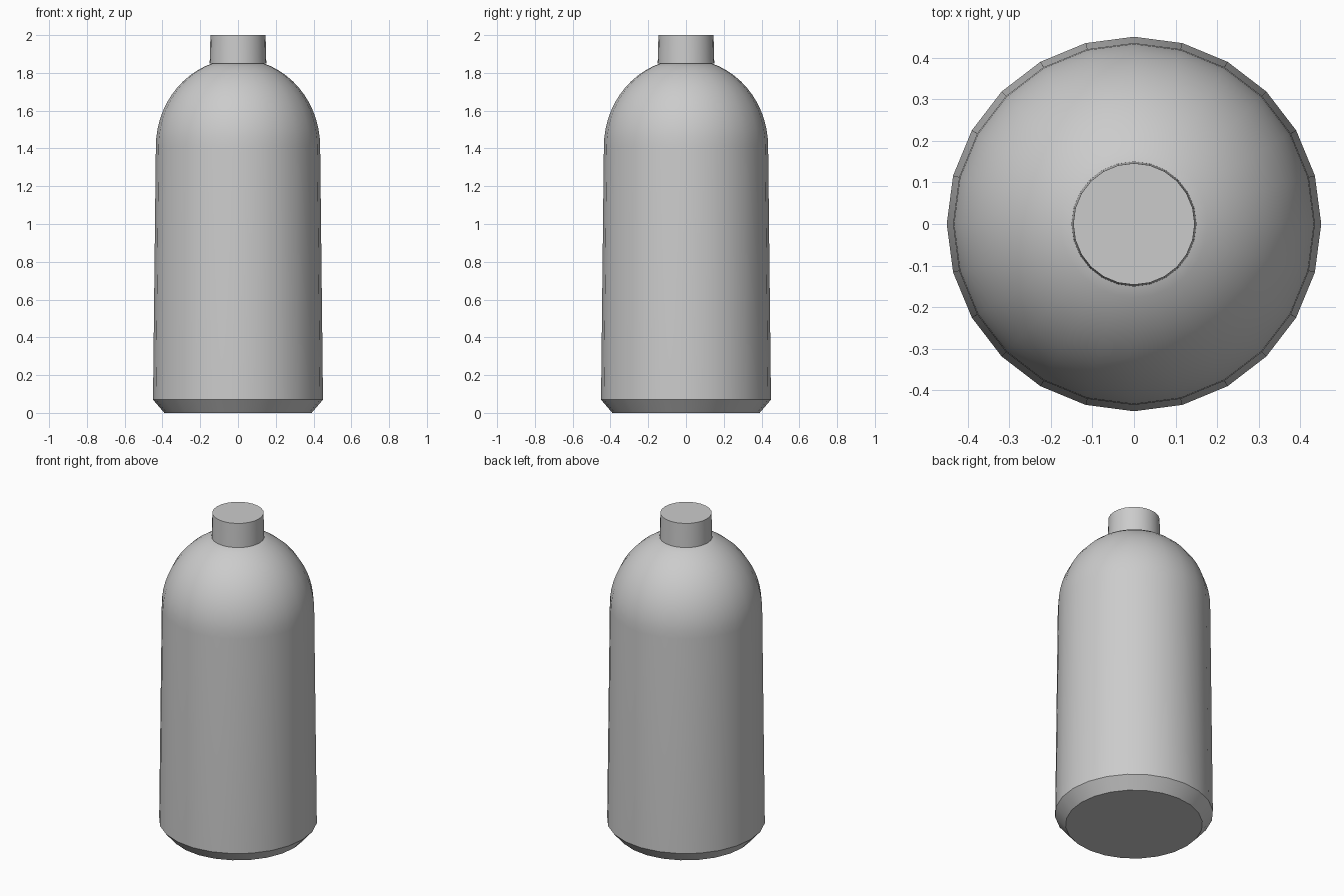
import bpy, bmesh, math

if "Cube" in bpy.data.objects:
    bpy.data.objects.remove(bpy.data.objects["Cube"])

SIDES = 24


def lathe(name, profile):
    """Revolve (radius, z) points around z and close both ends with flat caps."""
    bm = bmesh.new()
    rings = []
    for r, z in profile:
        rings.append([bm.verts.new((r * math.cos(2 * math.pi * i / SIDES),
                                    r * math.sin(2 * math.pi * i / SIDES), z))
                      for i in range(SIDES)])
    for a, b in zip(rings, rings[1:]):
        for i in range(SIDES):
            j = (i + 1) % SIDES
            bm.faces.new((a[i], a[j], b[j], b[i]))
    bm.faces.new(rings[0][::-1])
    bm.faces.new(rings[-1])
    mesh = bpy.data.meshes.new(name)
    bm.to_mesh(mesh)
    bm.free()
    obj = bpy.data.objects.new(name, mesh)
    bpy.context.collection.objects.link(obj)
    # Smooth sides with sharp rims
    bpy.ops.object.select_all(action='DESELECT')
    obj.select_set(True)
    bpy.context.view_layer.objects.active = obj
    bpy.ops.object.shade_smooth_by_angle(angle=math.radians(30))
    return obj


# Bottle body: chamfered base, slightly tapered wall, elliptical shoulder
body = [(0.39, 0.0), (0.45, 0.07), (0.435, 1.41)]
for k in range(1, 13):
    t = math.radians(72) * k / 12
    body.append((0.435 * math.cos(t), 1.41 + 0.464 * math.sin(t)))
lathe("bottle_body", body)

# Cap: short plug, slightly tapered towards the top
lathe("bottle_cap", [(0.15, 1.85), (0.146, 2.0)])
